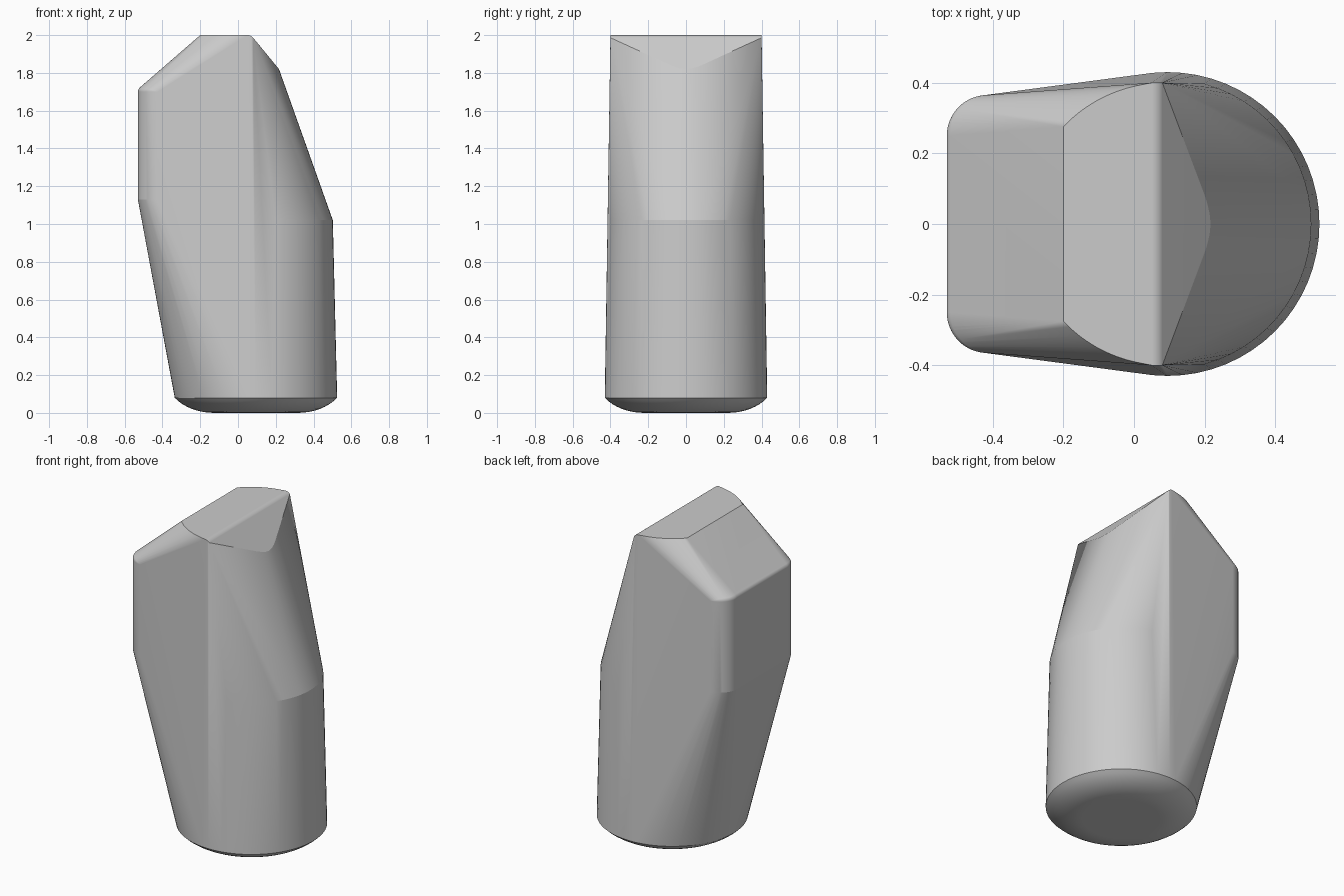
import bpy, bmesh
from math import sin, cos, radians, sqrt

default = bpy.data.objects.get("Cube")
if default:
    bpy.data.objects.remove(default, do_unlink=True)

AXIS = 0.095          # x position of the round shank's axis
SHANK_R = 0.43


def arc(cx, cy, r, z, start, end, steps):
    """Points along a horizontal arc, angles in degrees."""
    angles = [radians(start + (end - start) * i / steps) for i in range(steps + 1)]
    return [(cx + r * cos(a), cy + r * sin(a), z) for a in angles]


def mirrored(points):
    return points + [(x, -y, z) for x, y, z in points]


points = []

# Rounded base: flat underside swelling out to the lower rim
for i in range(9):
    t = radians(7 * i)
    radius = 0.22 + (SHANK_R - 0.22) * sin(t) / sin(radians(56))
    height = 0.08 * (1 - cos(t)) / (1 - cos(radians(56)))
    points += arc(AXIS, 0, radius, height, 0, 354.375, 63)

# Waist where the tapering round side starts to lean in
points += arc(AXIS - 0.005, 0, 0.412, 1.02, -92, 92, 32)

# Upright wall with rounded corners, its top edge softened
CORNER_R, SOFT = 0.115, 0.03
corner = arc(-0.415, 0.25, CORNER_R, 1.13, 90, 180, 16)
for i in range(8):
    a = radians(7 * i)
    corner += arc(-0.415, 0.25, CORNER_R - SOFT * (1 - cos(a)),
                  1.70 + SOFT * sin(a), 90, 180, 16)
points += mirrored(corner)

# Flat top bounded by the round shank outline
top = []
for i in range(17):
    x = -0.2 + 0.25 * i / 16
    top.append((x, sqrt(0.4 ** 2 - (x - 0.09) ** 2), 2.0))

# Softened ridge at the end of the flat top
for i in range(8):
    a = radians(7 * i)
    top.append((0.05 + 0.04 * sin(a), 0.4, 1.96 + 0.04 * cos(a)))

# Lower edge of the small sloped facet beyond the ridge
for x, y in ((0.217, 0.0), (0.214, 0.03), (0.207, 0.06), (0.197, 0.09)):
    top.append((x, y, 1.982 - 1.2 * (x - 0.082)))
points += mirrored(top)

# Skin all outlines into one solid
bm = bmesh.new()
for p in points:
    bm.verts.new(p)
bmesh.ops.remove_doubles(bm, verts=bm.verts[:], dist=0.0005)
bmesh.ops.convex_hull(bm, input=bm.verts[:])
bmesh.ops.delete(bm, geom=[v for v in bm.verts if not v.link_faces], context='VERTS')
bmesh.ops.dissolve_limit(bm, angle_limit=radians(0.3), verts=bm.verts[:], edges=bm.edges[:])
bmesh.ops.recalc_face_normals(bm, faces=bm.faces[:])
mesh = bpy.data.meshes.new("tapered_body")
bm.to_mesh(mesh)
bm.free()
body = bpy.data.objects.new("tapered_body", mesh)
bpy.context.collection.objects.link(body)

# Plain grey finish
grey = bpy.data.materials.new("plain_grey")
grey.use_nodes = True
colour = (0.6, 0.6, 0.6, 1)
grey.diffuse_color = colour
grey.node_tree.nodes["Principled BSDF"].inputs["Base Color"].default_value = colour
mesh.materials.append(grey)

# Smooth rounded areas, keep creases crisp
bpy.ops.object.select_all(action='DESELECT')
body.select_set(True)
bpy.context.view_layer.objects.active = body
bpy.ops.object.shade_smooth_by_angle(angle=radians(10))
weighted = body.modifiers.new("even_normals", 'WEIGHTED_NORMAL')
weighted.keep_sharp = True
